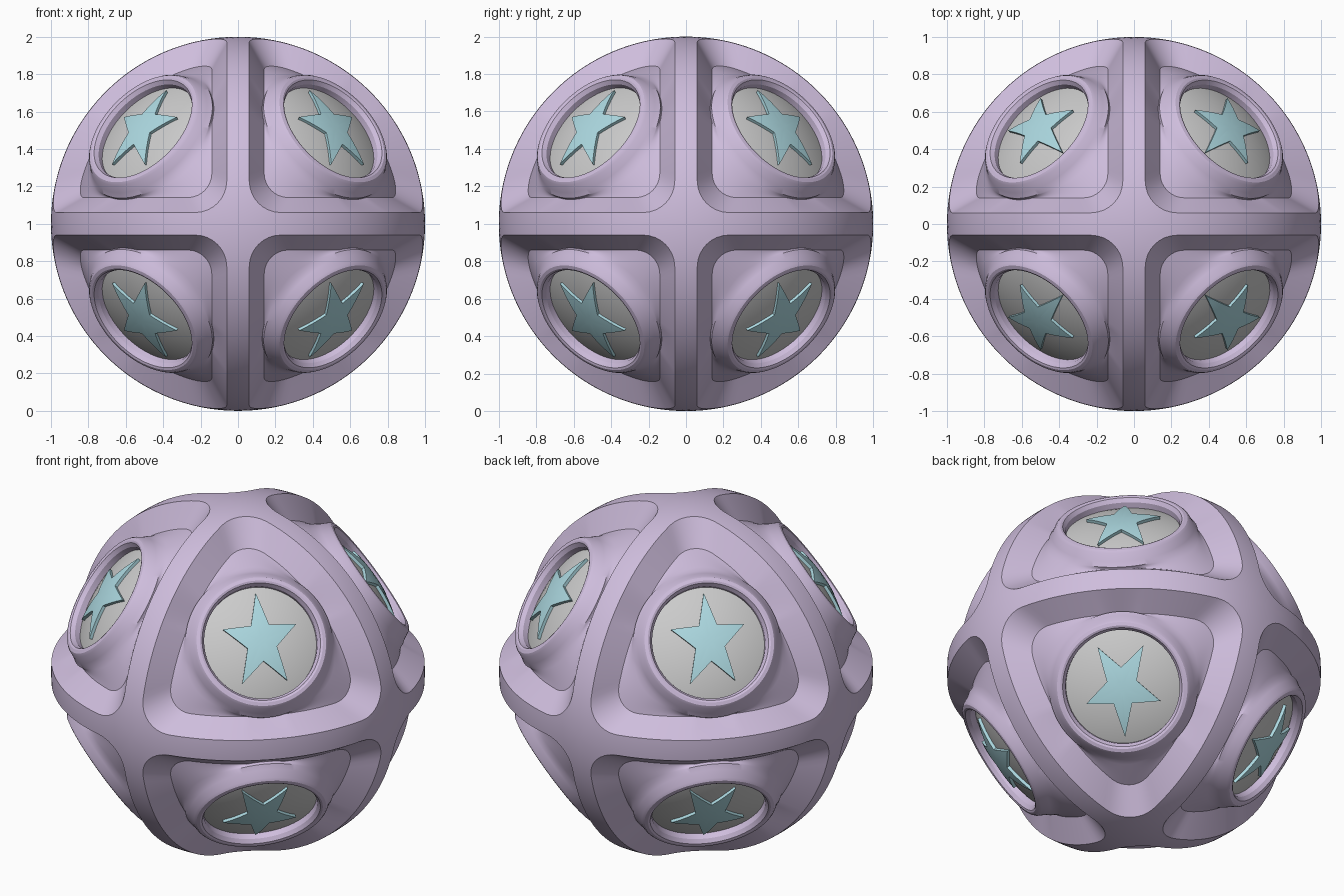
import bpy, bmesh
from math import sin, cos, pi, asin, atan2, hypot, sqrt
from mathutils import Vector

if "Cube" in bpy.data.objects:
    bpy.data.objects.remove(bpy.data.objects["Cube"])

CENTRE = Vector((0, 0, 1))
N = Vector((1, 1, 1)).normalized()          # octant axis
E1 = Vector((-1, -1, 2)).normalized()       # towards the pole
E2 = N.cross(E1)
SEG = 144
SIGNS = [(x, y, z) for x in (1, -1) for y in (1, -1) for z in (1, -1)]


def material(name, rgb):
    m = bpy.data.materials.new(name)
    m.diffuse_color = (*rgb, 1)
    m.use_nodes = True
    m.node_tree.nodes["Principled BSDF"].inputs["Base Color"].default_value = m.diffuse_color
    return m


def direction(theta, phi):
    return N * cos(theta) + (E1 * cos(phi) + E2 * sin(phi)) * sin(theta)


def contour(phi, margin, r, radius):
    """Angle from the octant axis at which a rounded triangle edge is met."""
    lo, hi = 0.0, 1.2
    for _ in range(45):
        mid = (lo + hi) / 2
        p = direction(mid, phi) * radius
        gaps = [max(0, margin + r - c) for c in p]
        inside = sqrt(sum(g * g for g in gaps)) < r if r else min(p) > margin
        lo, hi = (mid, hi) if inside else (lo, mid)
    return lo


def finish(name, bm, mat=None, angle=0.45):
    me = bpy.data.meshes.new(name)
    bm.to_mesh(me)
    bm.free()
    ob = bpy.data.objects.new(name, me)
    bpy.context.collection.objects.link(ob)
    ob.location = CENTRE
    if mat:
        me.materials.append(mat)
    bpy.ops.object.select_all(action='DESELECT')
    ob.select_set(True)
    bpy.context.view_layer.objects.active = ob
    bpy.ops.object.shade_smooth_by_angle(angle=angle)
    return ob


def add_strip(bm, rings, sign):
    """Bridge closed rings (inner to outer), mirrored into one octant."""
    s = Vector(sign)
    flip = s.x * s.y * s.z < 0
    vs = [[bm.verts.new(p * s) for p in ring] for ring in rings]
    n = len(rings[0])
    for a, b in zip(vs, vs[1:]):
        for j in range(n):
            k = (j + 1) % n
            f = [a[j], b[j], b[k], a[k]]
            bm.faces.new(f[::-1] if flip else f)
    return vs, flip


# Shell: ring socket, recessed panel, chamfer and great-circle bands
PANEL = 0.88
RIM = [(0.306, 0.80), (0.306, 0.858), (0.320, 0.880), (0.332, 0.884),
       (0.350, 0.880), (0.362, 0.868), (0.382, 0.828), (0.400, 0.803)]  # (radius, height)
FOOT = asin(RIM[-1][0] / hypot(*RIM[-1]))
FOOT_R = hypot(*RIM[-1])


def column(phi):
    t = E1 * cos(phi) + E2 * sin(phi)
    pts = [N * h + t * r for r, h in RIM]
    inner = max(contour(phi, 0.14, 0.13, PANEL), FOOT + 0.006)
    outer = contour(phi, 0.06, 0.17, 1.0)
    edge = contour(phi, 0.0, 0, 1.0)
    for i in range(1, 7):
        f = i / 6
        radius = PANEL + (FOOT_R - PANEL) * (1 - f) ** 2
        pts.append(direction(FOOT + (inner - FOOT) * f, phi) * radius)
    a, b = pts[-1], direction(outer, phi)
    pts += [a.lerp(b, 0.5), b]
    for i in range(1, 5):
        pts.append(direction(outer + (edge - outer) * i / 4, phi))
    return pts


columns = [column(2 * pi * j / SEG) for j in range(SEG)]
rings = list(zip(*columns))
bm = bmesh.new()
for s in SIGNS:
    add_strip(bm, rings, s)
bmesh.ops.remove_doubles(bm, verts=bm.verts, dist=0.0005)
finish("outer_shell", bm, material("lavender", (0.62, 0.51, 0.72)))

# Grey inner ball seen through the sockets
bm = bmesh.new()
bmesh.ops.create_uvsphere(bm, u_segments=96, v_segments=48, radius=0.88)
# keep only the domes inside the sockets, so the ball never pokes through the panels
out = [f for f in bm.faces
       if sum(abs(c) for c in f.calc_center_median()) / sqrt(3) < 0.80]
bmesh.ops.delete(bm, geom=out, context='FACES')
finish("inner_domes", bm)

# Raised curved stars, long point towards the poles
TOP, BASE = 0.897, 0.87
tips = []
for k in range(10):
    r = 1 if k % 2 == 0 else 0.40
    tips.append(Vector((0.27 * r * cos(k * pi / 5), 0.21 * r * sin(k * pi / 5))))
outline = [tips[k].lerp(tips[(k + 1) % 10], i / 4) for k in range(10) for i in range(4)]


def on_ball(p, radius):
    return direction(asin(p.length / TOP), atan2(p.y, p.x)) * radius


star_rings = [[on_ball(p * f, TOP) for p in outline] for f in (0.2, 0.4, 0.6, 0.8, 1)]
star_rings.append([on_ball(p, BASE) for p in outline])
bm = bmesh.new()
for s in SIGNS:
    vs, flip = add_strip(bm, star_rings, s)
    bm.faces.new(vs[0][::-1] if flip else vs[0])
finish("stars", bm, material("pale_blue", (0.42, 0.70, 0.76)))
